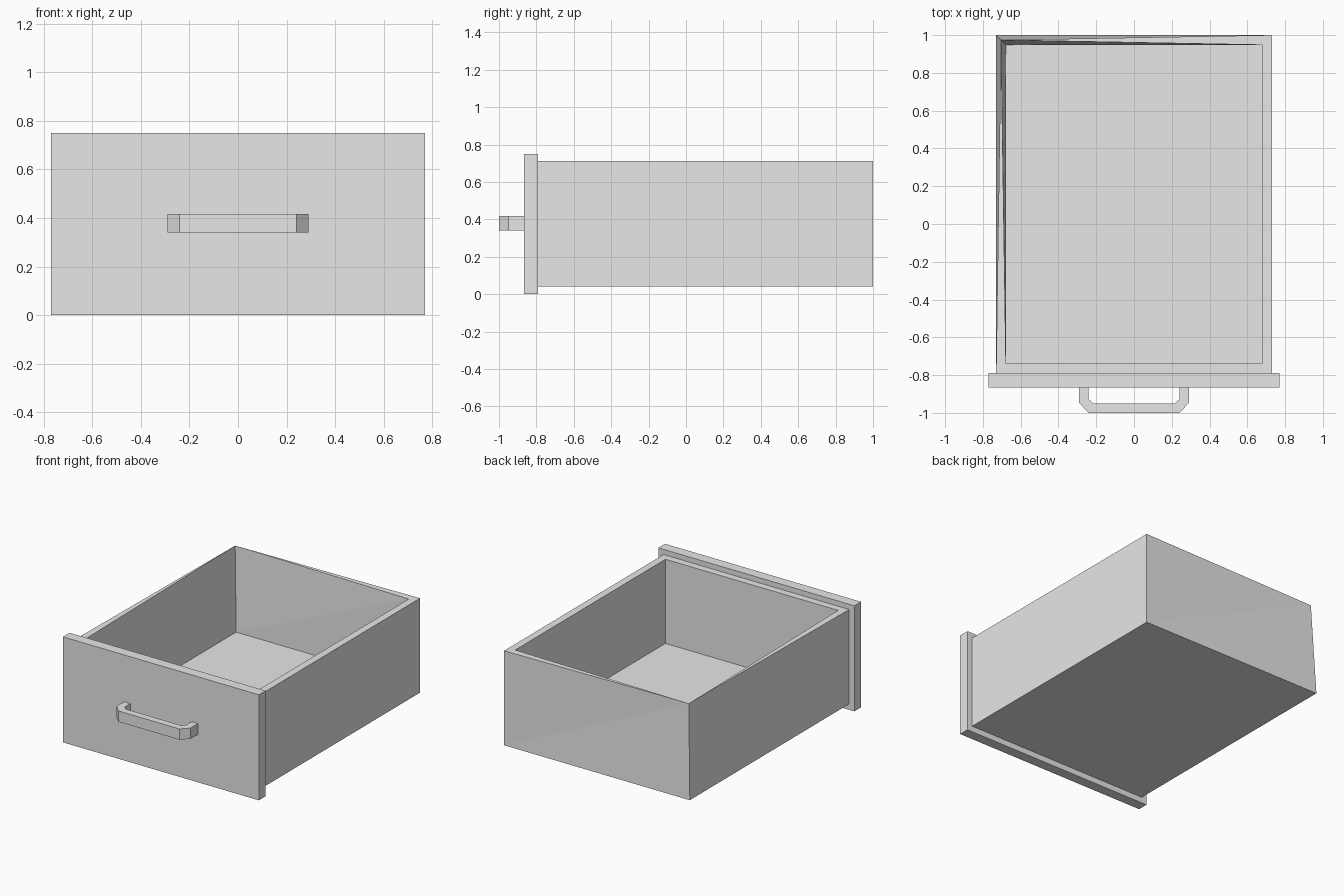
import bpy
import bmesh

cube = bpy.data.objects.get("Cube")
if cube:
    bpy.data.objects.remove(cube, do_unlink=True)

grey = bpy.data.materials.new("light_grey")
grey.use_nodes = True
colour = (0.8, 0.8, 0.8, 1.0)
grey.diffuse_color = colour
grey.node_tree.nodes["Principled BSDF"].inputs["Base Color"].default_value = colour


def finish(name, bm):
    """Turn a bmesh into a named grey object."""
    bmesh.ops.recalc_face_normals(bm, faces=bm.faces)
    mesh = bpy.data.meshes.new(name)
    bm.to_mesh(mesh)
    bm.free()
    mesh.materials.append(grey)
    obj = bpy.data.objects.new(name, mesh)
    bpy.context.collection.objects.link(obj)
    return obj


def add_block(bm, x, y0, y1, z0, z1):
    """Add a block that is symmetric in x."""
    verts = bmesh.ops.create_cube(bm, size=1)["verts"]
    for v in verts:
        v.co.x *= 2 * x
        v.co.y = y1 if v.co.y > 0 else y0
        v.co.z = z1 if v.co.z > 0 else z0
    return verts


# Drawer box: outer shell, inset rim, recessed floor
WALL, TOP, BASE = 0.073, 0.713, 0.042
bm = bmesh.new()
add_block(bm, 0.73, -0.79, 1.0, BASE, TOP)
lid = max(bm.faces, key=lambda f: f.calc_center_median().z)
bmesh.ops.inset_region(bm, faces=[lid], thickness=WALL)
well = bmesh.ops.extrude_face_region(bm, geom=[lid])
for v in well["geom"]:
    if isinstance(v, bmesh.types.BMVert):
        v.co.z = BASE + WALL
if lid.is_valid:
    bmesh.ops.delete(bm, geom=[lid], context="FACES_ONLY")

# The rim is pinched to a single point at the back corner
corner = [v for v in bm.verts if v.co.z > TOP - 0.01 and v.co.x < 0 and v.co.y > 0]
middle = sum((v.co for v in corner), corner[0].co * 0) / len(corner)
bmesh.ops.pointmerge(bm, verts=corner, merge_co=middle)
bmesh.ops.triangulate(bm, faces=[f for f in bm.faces if len(f.verts) > 3])
finish("drawer_box", bm)

# Front panel
bm = bmesh.new()
add_block(bm, 0.77, -0.865, -0.79, 0.0, 0.75)
finish("front_panel", bm)

# Handle: a chamfered bracket of constant height
outer = [(0.29, -0.865), (0.29, -0.948), (0.24, -1.0)]
inner = [(0.24, -0.865), (0.24, -0.928), (0.216, -0.95)]


def mirrored(path):
    return path + [(-x, y) for x, y in reversed(path)]


bm = bmesh.new()
rings = [[[bm.verts.new((x, y, z)) for x, y in mirrored(path)]
          for path in (outer, inner)] for z in (0.34, 0.417)]
(low_out, low_in), (high_out, high_in) = rings
strips = [low_out, low_in, high_in, high_out]
for a, b in zip(strips, strips[1:] + strips[:1]):
    for i in range(len(a) - 1):
        bm.faces.new((a[i], a[i + 1], b[i + 1], b[i]))
for end in (0, -1):
    bm.faces.new([s[end] for s in strips])
finish("handle", bm)
